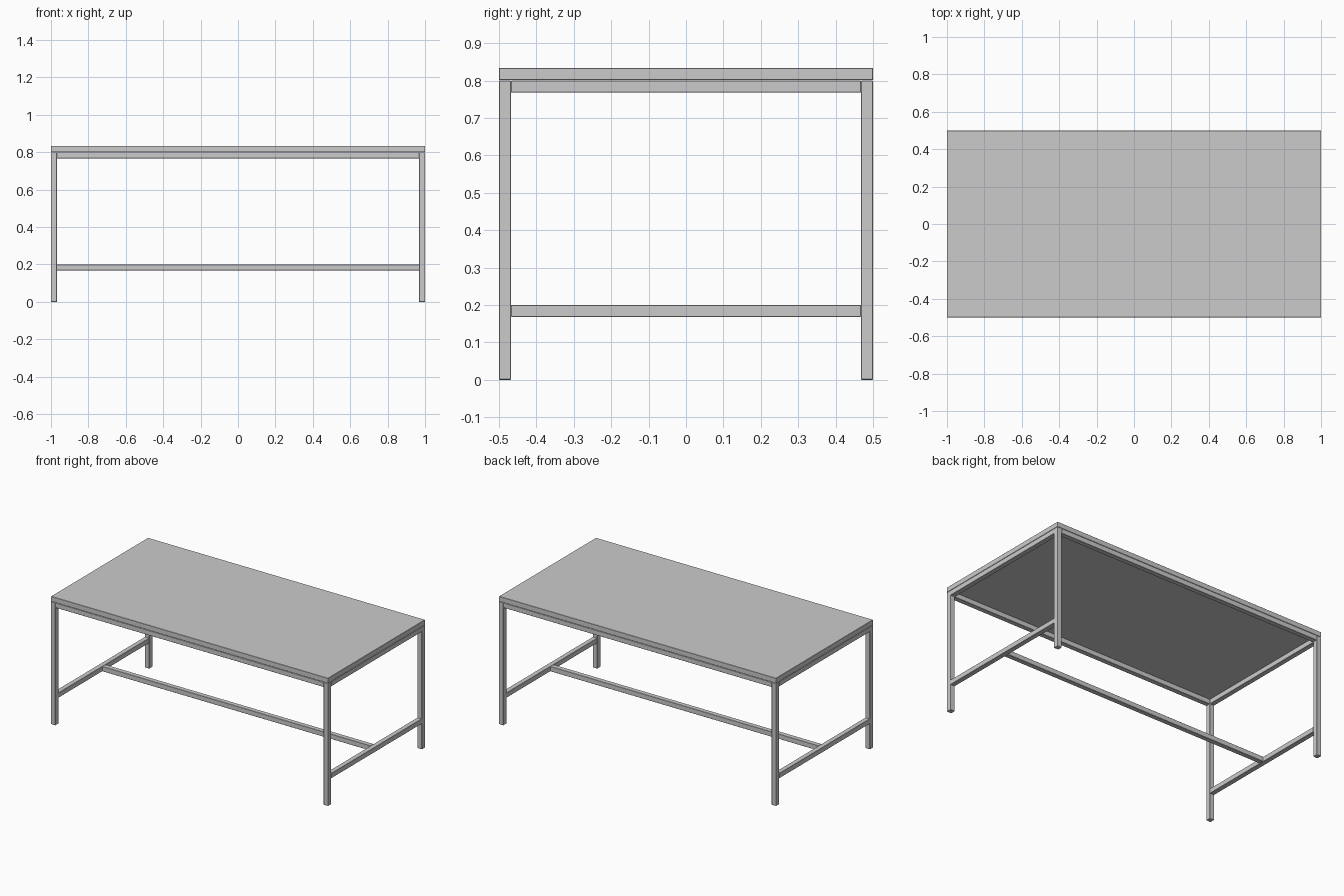
import bpy

if "Cube" in bpy.data.objects:
    bpy.data.objects.remove(bpy.data.objects["Cube"])

T = 0.032      # square tube thickness
H = 0.80       # frame height
IX, IY = 1 - T, 0.5 - T   # inner faces of the legs


def box(name, lo, hi, bevel=0.0015):
    bpy.ops.mesh.primitive_cube_add(size=1, location=[(a + b) / 2 for a, b in zip(lo, hi)])
    ob = bpy.context.object
    ob.name = name
    ob.scale = [b - a for a, b in zip(lo, hi)]
    bpy.ops.object.transform_apply(location=False, rotation=False, scale=True)
    mod = ob.modifiers.new("edge_softening", 'BEVEL')
    mod.width = bevel
    mod.segments = 1
    return ob


# Table top slab
box("table_top", (-1, -0.5, H + 0.001), (1, 0.5, 0.834))

# Four corner legs
for sx, xn in ((-1, "left"), (1, "right")):
    for sy, yn in ((-1, "front"), (1, "back")):
        cx, cy = sx * (1 - T / 2), sy * (0.5 - T / 2)
        box(f"{yn}_{xn}_leg", (cx - T / 2, cy - T / 2, 0), (cx + T / 2, cy + T / 2, H))

# Long rails under the top
for s, n in ((-1, "front"), (1, "back")):
    c = s * (0.5 - T / 2)
    box(f"{n}_top_rail", (-IX, c - T / 2, H - T), (IX, c + T / 2, H))

# Short rails under the top and the low side stretchers
for s, n in ((-1, "left"), (1, "right")):
    c = s * (1 - T / 2)
    for part, z in (("top_rail", H), ("low_stretcher", 0.2)):
        box(f"{n}_{part}", (c - T / 2, -IY, z - T), (c + T / 2, IY, z))

# Long centre stretcher joining the two low side stretchers
box("centre_stretcher", (-IX, -T / 2, 0.2 - T), (IX, T / 2, 0.2))
